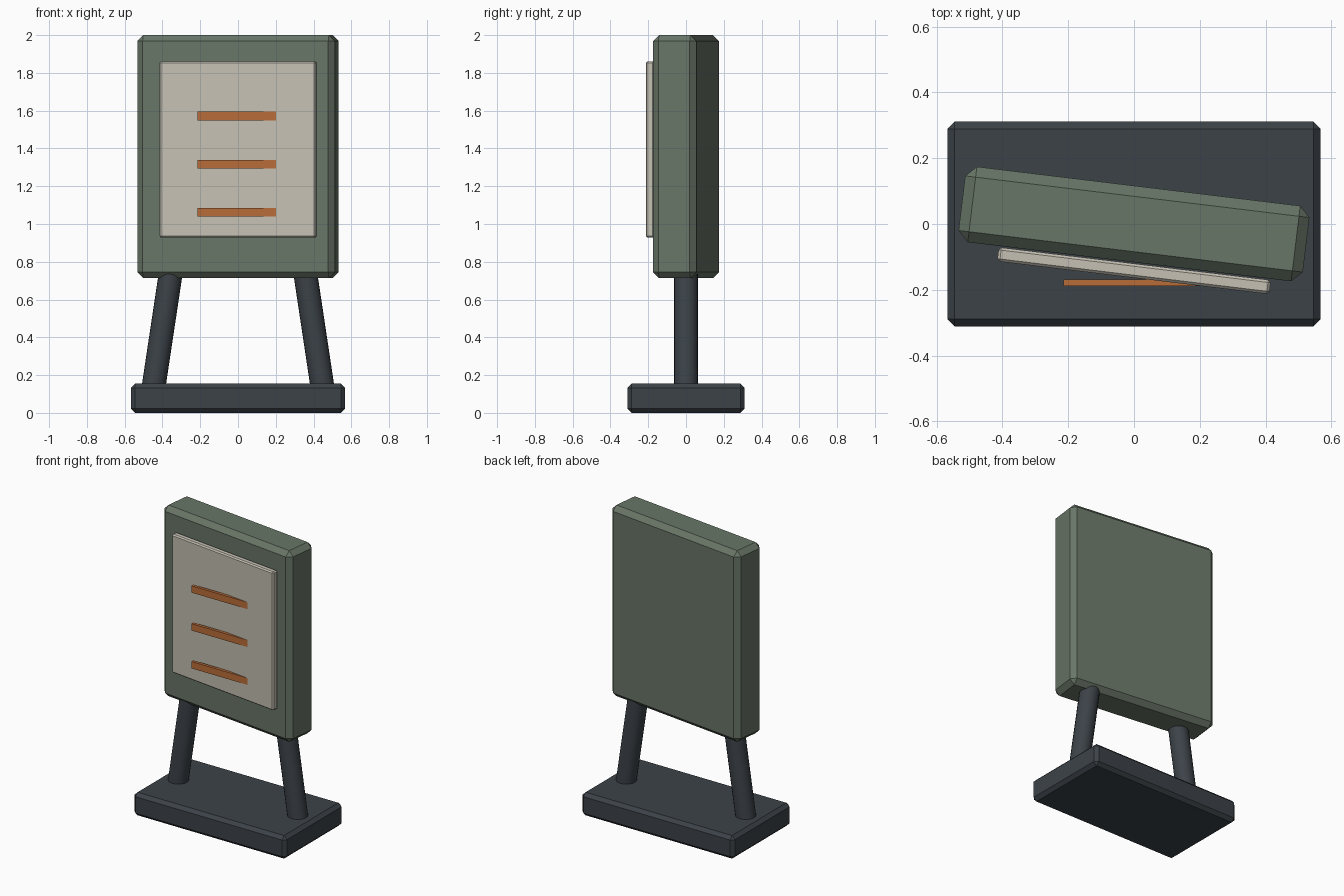
import bpy
from math import radians
from mathutils import Vector

if "Cube" in bpy.data.objects:
    bpy.data.objects.remove(bpy.data.objects["Cube"])


def material(name, rgb):
    m = bpy.data.materials.new(name)
    m.diffuse_color = (*rgb, 1)
    m.use_nodes = True
    m.node_tree.nodes["Principled BSDF"].inputs["Base Color"].default_value = m.diffuse_color
    return m


DARK = material("dark_slate", (0.045, 0.055, 0.065))
GREEN = material("sage_green", (0.14, 0.18, 0.135))
CREAM = material("cream", (0.56, 0.53, 0.45))
ORANGE = material("orange", (0.48, 0.15, 0.04))


def box(name, size, loc, mat, bevel=0, turn=0):
    bpy.ops.mesh.primitive_cube_add(size=1, location=loc)
    o = bpy.context.object
    o.name = name
    o.scale = size
    bpy.ops.object.transform_apply(location=False, rotation=False, scale=True)
    o.rotation_euler.z = turn
    if bevel:
        b = o.modifiers.new("chamfer", "BEVEL")
        b.width = bevel
        b.segments = 1
    o.data.materials.append(mat)
    return o


def rod(name, a, b, radius, mat):
    a, b = Vector(a), Vector(b)
    bpy.ops.mesh.primitive_cylinder_add(vertices=20, radius=radius,
                                        depth=(b - a).length, location=(a + b) / 2)
    o = bpy.context.object
    o.name = name
    o.rotation_euler = (b - a).to_track_quat("Z", "Y").to_euler()
    bpy.ops.object.shade_smooth_by_angle(angle=radians(30))
    o.data.materials.append(mat)
    return o


TURN = radians(-6.9)

# Foot plate
box("base", (1.135, 0.622, 0.155), (0, 0, 0.0775), DARK, 0.022)

# Two legs leaning inward
for side, s in (("left", -1), ("right", 1)):
    rod(side + "_leg", (s * 0.451, 0, 0.11), (s * 0.354, 0, 0.755), 0.063, DARK)

# Turned sign board with a raised panel on its front
box("board", (1.054, 0.231, 1.287), (0, 0, 1.3565), GREEN, 0.032, TURN)
box("panel", (0.833, 0.043, 0.933), (0, -0.142, 1.3945), CREAM, 0.008, TURN)

# Three bars, square to the base, sinking into the turned panel
for i in range(3):
    box(f"bar_{i + 1}", (0.43, 0.02, 0.046), (0, -0.178, 1.062 + i * 0.255), ORANGE)
